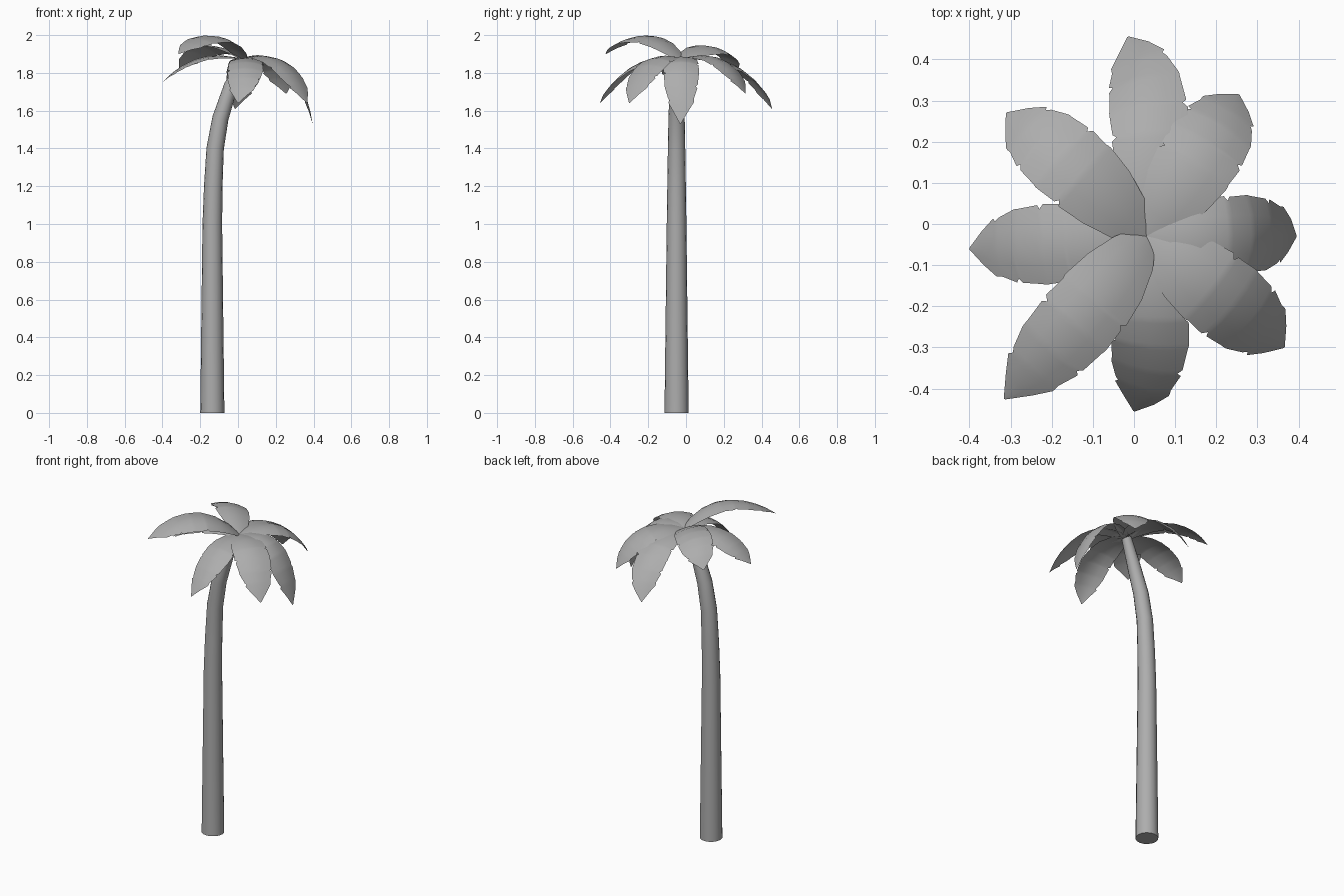
import bpy, bmesh, math
from mathutils import Vector, Matrix

cube = bpy.data.objects.get("Cube")
if cube:
    bpy.data.objects.remove(cube)

grey = bpy.data.materials.new("plain grey")
grey.use_nodes = True
COLOUR = (0.42, 0.42, 0.42, 1)
grey.diffuse_color = COLOUR
grey.node_tree.nodes["Principled BSDF"].inputs["Base Color"].default_value = COLOUR


def finish(bm, name, angle):
    mesh = bpy.data.meshes.new(name)
    bm.to_mesh(mesh)
    bm.free()
    mesh.materials.append(grey)
    obj = bpy.data.objects.new(name, mesh)
    bpy.context.collection.objects.link(obj)
    bpy.ops.object.select_all(action='DESELECT')
    obj.select_set(True)
    bpy.context.view_layer.objects.active = obj
    bpy.ops.object.shade_smooth_by_angle(angle=math.radians(angle))


def bridge(bm, a, b, closed=False):
    n = len(a)
    for i in range(n if closed else n - 1):
        j = (i + 1) % n
        bm.faces.new((a[i], a[j], b[j], b[i]))


# Trunk: tilted rings along a leaning path, as (x, z, radius)
def trunk():
    path = [(-0.136, 0, 0.064), (-0.136, 1.0, 0.052), (-0.131, 1.2, 0.049),
            (-0.121, 1.4, 0.046), (-0.093, 1.56, 0.043),
            (-0.038, 1.73, 0.037), (0.025, 1.87, 0.028)]
    bm = bmesh.new()
    rings = []
    for k, (x, z, r) in enumerate(path):
        before, after = path[max(k - 1, 0)], path[min(k + 1, len(path) - 1)]
        lean = math.atan2(after[0] - before[0], after[1] - before[1]) if k else 0
        turn = Matrix.Rotation(lean, 3, 'Y')
        ring = []
        for i in range(16):
            a = math.tau * i / 16
            ring.append(bm.verts.new(Vector((x, -0.05 + 0.015 * (z > 1.8), z))
                                     + turn @ Vector((r * math.cos(a), r * math.sin(a), 0))))
        rings.append(ring)
    for a, b in zip(rings, rings[1:]):
        bridge(bm, a, b, True)
    bm.faces.new(rings[0][::-1])
    bm.faces.new(rings[-1])
    finish(bm, "trunk", 40)


# Frond outline: (position along the frond, share of full width)
OUTLINE = [(0, 0.3), (0.1, 0.62), (0.25, 0.87), (0.4, 0.98), (0.55, 1),
           (0.7, 0.92), (0.82, 0.73), (0.92, 0.42), (1, 0.02)]
BASE = Vector((0.03, -0.03, 1.87))


def frond(name, mid, tip, half_width, roll):
    mid, tip = Vector(mid), Vector(tip)
    control = 2 * mid - (BASE + tip) / 2
    # Add narrow torn slits at the outer rows, on alternate sides
    rows = []
    for k, (t, w) in enumerate(OUTLINE):
        rows.append((t, w, w))
        if 3 <= k <= 6:
            left, right = (0.88, 1) if k % 2 else (1, 0.88)
            rows.append((t + 0.02, w * left, w * right))
            rows.append((t + 0.035, w * 0.98, w * 0.98))
    bm = bmesh.new()
    lines = []
    for t, left, right in rows:
        p = BASE * (1 - t) ** 2 + control * 2 * t * (1 - t) + tip * t * t
        along = ((control - BASE) * (1 - t) + (tip - control) * t).normalized()
        side = along.cross(Vector((0, 0, 1))).normalized()
        side = Matrix.Rotation(math.radians(roll), 3, along) @ side
        up = side.cross(along)
        lines.append([bm.verts.new(p + side * s * half_width - up * 0.02 * s * s)
                      for s in (-left, -left * 0.5, 0, right * 0.5, right)])
    for a, b in zip(lines, lines[1:]):
        bridge(bm, a, b)
    finish(bm, name, 60)


trunk()
# Each frond: middle point, tip, half width, roll
frond("back_frond", (0.037, 0.26, 1.84), (-0.015, 0.455, 1.61), 0.096, 0)
frond("back_left_frond", (0.167, 0.175, 1.872), (0.255, 0.315, 1.69), 0.1, 0)
frond("left_frond", (0.267, -0.025, 1.835), (0.395, -0.03, 1.53), 0.095, 0)
frond("front_left_frond", (0.22, -0.18, 1.86), (0.365, -0.3, 1.64), 0.102, 0)
frond("front_frond", (0.04, -0.27, 1.842), (0.0, -0.455, 1.64), 0.095, 0)
frond("front_right_frond", (-0.12, -0.22, 1.995), (-0.315, -0.425, 1.9), 0.1, -8)
frond("right_frond", (-0.2, -0.048, 1.88), (-0.4, -0.06, 1.75), 0.098, 0)
frond("back_right_frond", (-0.15, 0.147, 1.938), (-0.31, 0.27, 1.815), 0.1, 13)
